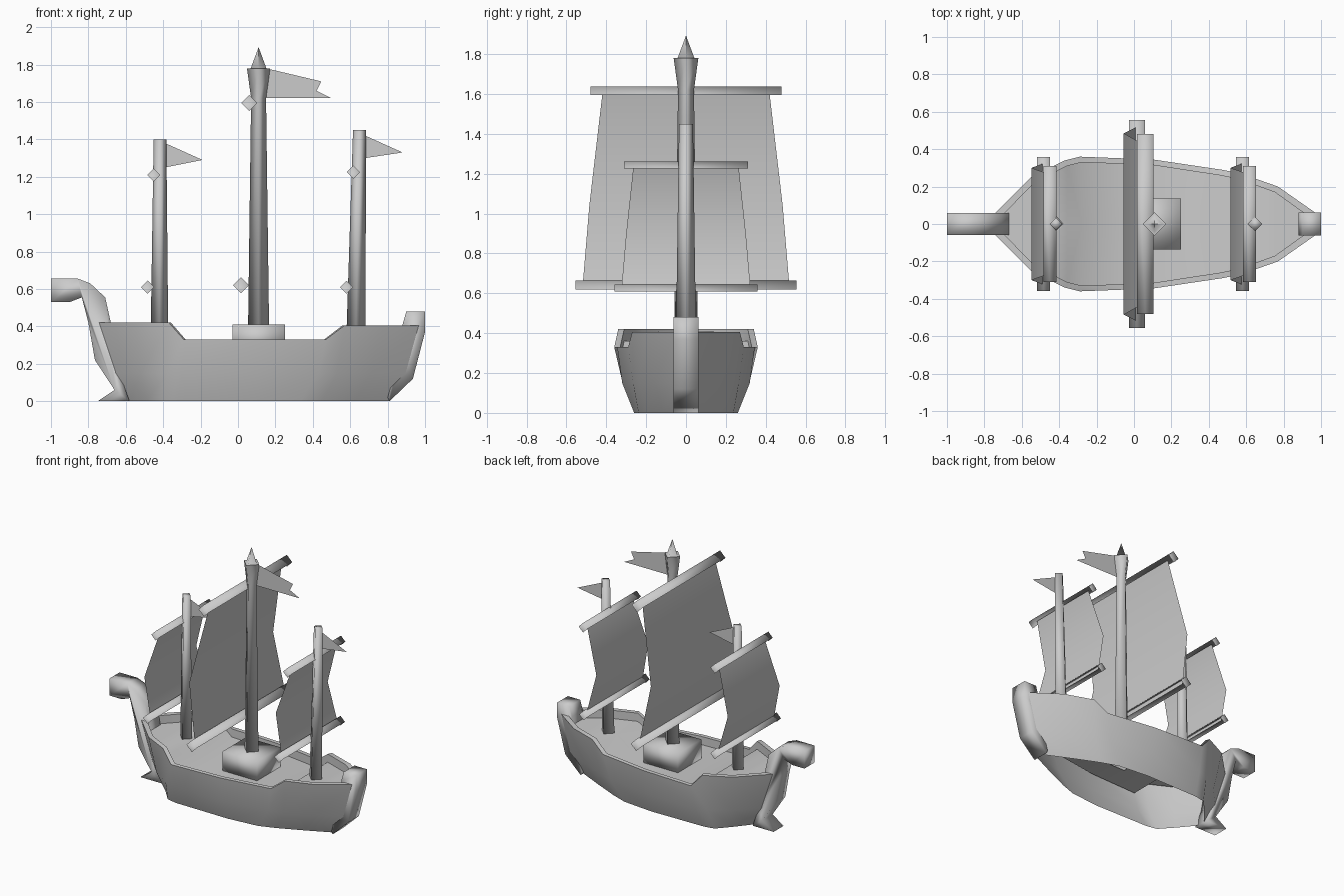
import bpy, bmesh, math

if "Cube" in bpy.data.objects:
    bpy.data.objects.remove(bpy.data.objects["Cube"])


def make(name, verts, faces, smooth=None):
    me = bpy.data.meshes.new(name)
    me.from_pydata(verts, [], faces)
    ob = bpy.data.objects.new(name, me)
    bpy.context.collection.objects.link(ob)
    if len(faces) > 1:
        bm = bmesh.new()
        bm.from_mesh(me)
        bmesh.ops.recalc_face_normals(bm, faces=bm.faces)
        bm.to_mesh(me)
        bm.free()
    if smooth:
        bpy.ops.object.select_all(action='DESELECT')
        ob.select_set(True)
        bpy.context.view_layer.objects.active = ob
        bpy.ops.object.shade_smooth_by_angle(angle=math.radians(smooth))
    return ob


def extrude_y(name, profile, half, smooth=None):
    """Closed x-z profile extruded symmetrically along y."""
    n = len(profile)
    v = [(x, s * half, z) for s in (-1, 1) for x, z in profile]
    f = [tuple(range(n)), tuple(range(2 * n - 1, n - 1, -1))]
    f += [(i, (i + 1) % n, n + (i + 1) % n, n + i) for i in range(n)]
    return make(name, v, f, smooth)


def mast(name, rings):
    """Four-sided pole lofted through (x, z, radius) rings."""
    v = [(x + r * math.cos(k * math.pi / 2), r * math.sin(k * math.pi / 2), z)
         for x, z, r in rings for k in range(4)]
    f = [(4 * i + k, 4 * i + (k + 1) % 4, 4 * i + 4 + (k + 1) % 4, 4 * i + 4 + k)
         for i in range(len(rings) - 1) for k in range(4)]
    n = len(v)
    f += [(3, 2, 1, 0), (n - 4, n - 3, n - 2, n - 1)]
    return make(name, v, f, 95)


def yard(name, x, z, r, half):
    """Diamond-ended spar, open on its two lower sides."""
    pts = [(x - r, z), (x, z - r), (x + r, z), (x, z + r)]
    v = [(px, s * half, pz) for s in (-1, 1) for px, pz in pts]
    make(name, v, [(0, 1, 2, 3), (7, 6, 5, 4), (2, 6, 7, 3), (3, 7, 4, 0)], 95)


def sail(name, rows):
    """Sheet bulging forward, rows of (x, z, half width)."""
    v = [(x, s * h, z) for x, z, h in rows for s in (-1, 1)]
    make(name, v, [(2 * i, 2 * i + 1, 2 * i + 3, 2 * i + 2) for i in range(len(rows) - 1)], 95)


def flag(name, pts):
    make(name, [(x, 0, z) for x, z in pts], [tuple(range(len(pts)))])


# Hull: half sections joined along x, open underneath, with rim and sunk deck
top = [(-.75, .05, .42), (-.55, .25, .42), (-.37, .34, .42), (-.29, .36, .33), (.1, .345, .33),
       (.47, .29, .33), (.57, .27, .405), (.77, .20, .405), (.97, .06, .405)]
mid = [(-.67, .04), (-.52, .2), (-.38, .295), (-.30, .318), (.1, .32),
       (.43, .265), (.53, .235), (.71, .155), (.92, .05)]
low = [(-.58, .03), (-.49, .14), (-.40, .24), (-.32, .255), (.1, .26),
       (.33, .238), (.45, .195), (.63, .115), (.81, .03)]
verts, faces = [], []
for (tx, ty, tz), (mx, my), (lx, ly) in zip(top, mid, low):
    ix, iy = .1 + (tx - .1) * .975, max(ty - .03, .02)
    verts += [(lx, ly, 0), (mx, my, .15), (tx, ty, tz), (ix, iy, tz),
              (ix, iy, tz - .06), (ix, 0, tz - .06)]
for i in range(len(top) - 1):
    for k in range(5):
        a = 6 * i + k
        faces.append((a, a + 6, a + 7, a + 1))
hull = make("hull", verts, faces, 60)
mirror = hull.modifiers.new("mirror", 'MIRROR')
mirror.use_axis = (False, True, False)

# Curled bow post with a spur at the foot, and the stern post
extrude_y("bow_post", [(-1, .655), (-.855, .655), (-.79, .63), (-.71, .555), (-.68, .42),
                       (-.63, .14), (-.58, 0), (-.75, 0), (-.66, .06), (-.765, .22),
                       (-.80, .42), (-.835, .555), (-.90, .53), (-1, .53)], .058, 95)
extrude_y("stern_post", [(.90, .48), (1, .48), (1, .37), (.935, .12), (.81, 0),
                         (.80, .02), (.88, .3), (.88, .41)], .062, 95)

# Block at the foot of the main mast
extrude_y("mast_block", [(-.03, .265), (.25, .265), (.25, .41), (-.03, .41)], .137, 95)

# Masts, the main one flaring to a pointed top
mast("fore_mast", [(-.42, .35, .047), (-.417, 1.40, .034)])
mast("main_mast", [(.11, .40, .056), (.11, 1.62, .04), (.11, 1.78, .062),
                   (.11, 1.78, .042), (.11, 1.89, .001)])
mast("aft_mast", [(.63, .335, .051), (.65, 1.45, .035)])

# Yards and sails: lower x/z, upper x/z, bulge x/z, yard radius, yard and sail half widths
rigs = {
    "fore": ((-.483, .61), (-.45, 1.21), (-.548, .88), .035, (.358, .31), (.325, .30, .265)),
    "main": ((.015, .62), (.06, 1.595), (-.055, 1.04), .043, (.555, .48), (.52, .485, .42)),
    "aft": ((.58, .61), (.617, 1.225), (.516, .90), .035, (.358, .31), (.325, .30, .265)),
}
for name, (lo, hi, bulge, r, yw, sw) in rigs.items():
    yard(name + "_lower_yard", *lo, r, yw[0])
    yard(name + "_upper_yard", *hi, r, yw[1])
    sail(name + "_sail", [(*lo, sw[0]), (*bulge, sw[1]), (*hi, sw[2])])

# Flags
flag("fore_flag", [(-.39, 1.38), (-.39, 1.25), (-.19, 1.29)])
flag("main_flag", [(.15, 1.78), (.13, 1.62), (.50, 1.62), (.42, 1.66), (.445, 1.71)])
flag("aft_flag", [(.68, 1.42), (.68, 1.30), (.88, 1.33)])
